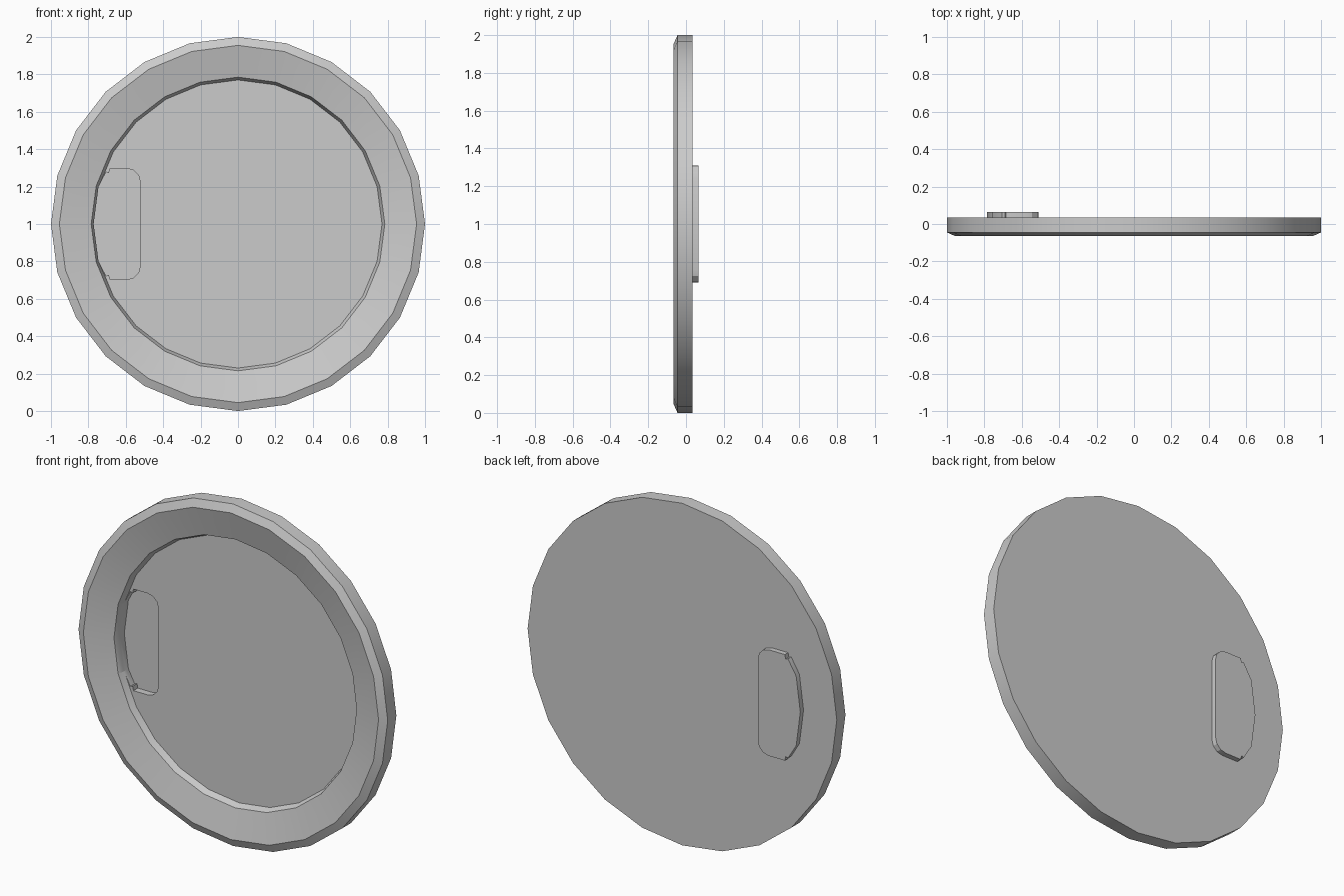
import bpy, bmesh, math

if "Cube" in bpy.data.objects:
    bpy.data.objects.remove(bpy.data.objects["Cube"])

SIDES = 24
BACK = 0.035

grey = bpy.data.materials.new("plain grey")
grey.use_nodes = True
colour = (0.6, 0.6, 0.6, 1)
grey.diffuse_color = colour
grey.node_tree.nodes["Principled BSDF"].inputs["Base Color"].default_value = colour


def loft(name, rings):
    """Closed solid through equal-length rings of points, capped at both ends."""
    bm = bmesh.new()
    loops = [[bm.verts.new(p) for p in ring] for ring in rings]
    n = len(loops[0])
    for a, b in zip(loops, loops[1:]):
        for i in range(n):
            j = (i + 1) % n
            bm.faces.new((a[i], a[j], b[j], b[i]))
    bm.faces.new(loops[0])
    bm.faces.new(loops[-1])
    bmesh.ops.recalc_face_normals(bm, faces=bm.faces)
    mesh = bpy.data.meshes.new(name)
    bm.to_mesh(mesh)
    bm.free()
    mesh.materials.append(grey)
    obj = bpy.data.objects.new(name, mesh)
    bpy.context.collection.objects.link(obj)
    return obj


def circle(r, y):
    turns = [2 * math.pi * i / SIDES for i in range(SIDES)]
    return [(r * math.sin(t), y, 1 + r * math.cos(t)) for t in turns]


def pocket_outline(inset):
    """Outline with rounded inner corners, a small notch, and an outer arc."""
    half, right, corner = 0.31 - inset, -0.51 - inset, 0.07
    upper = []
    for k in range(4):
        t = math.radians(30 * k)
        upper.append((right - corner + corner * math.cos(t),
                      half - corner + corner * math.sin(t)))
    r = 0.785 - inset
    upper += [(-0.685, half), (-0.69, half - 0.025), (-0.705, half - 0.02)]
    upper.append((-r * math.cos(math.radians(15)), r * math.sin(math.radians(15))))
    lower = [(x, -z) for x, z in reversed(upper)]
    return upper + [(-r, 0)] + lower


def prism(name, inset, y0, y1):
    outline = pocket_outline(inset)
    return loft(name, [[(x, y, 1 + z) for x, z in outline] for y in (y0, y1)])


# Shallow round dish with bevelled rim, sloped wall and recessed floor
profile = [(1, BACK), (1, -0.045), (0.955, -0.065), (0.785, -0.025), (0.77, 0.012)]
dish = loft("dish", [circle(r, y) for r, y in profile])

# Raised back of the finger pull, hollowed from the front
pull = prism("finger_pull", 0, BACK, 0.065)
cutter = prism("pull_cutter", 0.013, -0.005, 0.052)
cutter.hide_render = True

for obj in (dish, pull):
    bpy.ops.object.select_all(action="DESELECT")
    obj.select_set(True)
    bpy.context.view_layer.objects.active = obj
    mod = obj.modifiers.new("pocket", "BOOLEAN")
    mod.operation = "DIFFERENCE"
    mod.solver = "EXACT"
    mod.object = cutter
    bpy.ops.object.modifier_apply(modifier=mod.name)
    bpy.ops.object.shade_smooth_by_angle(angle=math.radians(25))

bpy.data.objects.remove(cutter)
